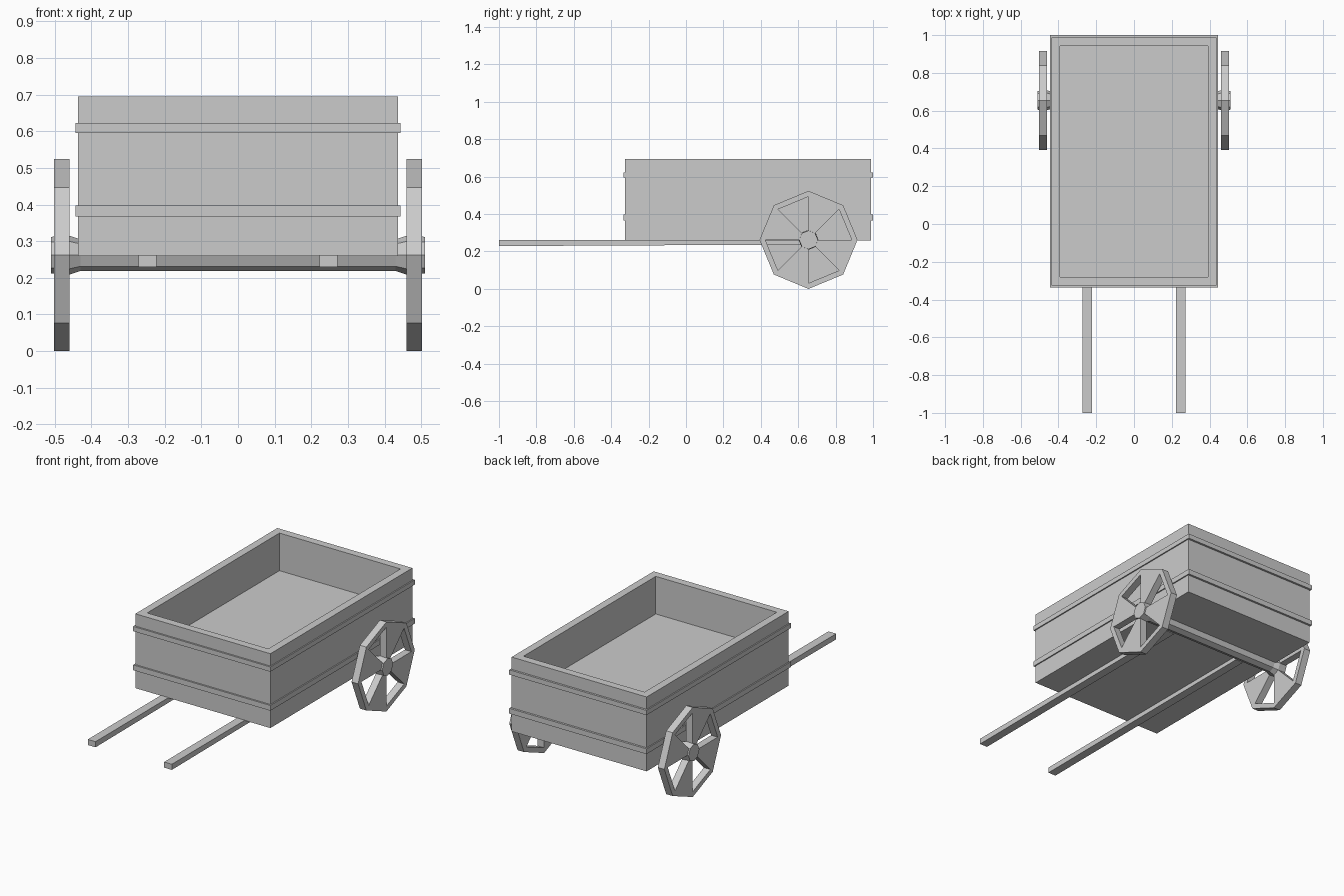
import bpy, bmesh
from math import sin, cos, pi

if "Cube" in bpy.data.objects:
    bpy.data.objects.remove(bpy.data.objects["Cube"])

AXLE_Y, AXLE_Z = 0.655, 0.262


def finish(name, bm):
    bmesh.ops.recalc_face_normals(bm, faces=bm.faces)
    mesh = bpy.data.meshes.new(name)
    bm.to_mesh(mesh)
    bm.free()
    obj = bpy.data.objects.new(name, mesh)
    bpy.context.collection.objects.link(obj)
    return obj


def box_bm(lo, hi):
    bm = bmesh.new()
    bmesh.ops.create_cube(bm, size=1)
    for v in bm.verts:
        v.co = [(a + b) / 2 + c * (b - a) for a, b, c in zip(lo, hi, v.co)]
    bm.normal_update()
    return bm


# Cart tray: box with the top inset and sunk to the floor
bm = box_bm((-0.437, -0.325, 0.26), (0.437, 0.988, 0.695))
top = max(bm.faces, key=lambda f: f.calc_center_median().z)
bmesh.ops.inset_region(bm, faces=[top], thickness=0.064)
inner = bmesh.ops.extrude_face_region(bm, geom=[top])
bmesh.ops.translate(bm, vec=(0, 0, -0.22),
                    verts=[g for g in inner["geom"] if isinstance(g, bmesh.types.BMVert)])
if top.is_valid:
    bmesh.ops.delete(bm, geom=[top], context="FACES_ONLY")
finish("tray", bm)

# Two straps around the tray
for name, z0, z1 in (("lower_band", 0.367, 0.398), ("upper_band", 0.595, 0.623)):
    bm = box_bm((-0.444, -0.335, z0), (0.444, 1.0, z1))
    bmesh.ops.delete(bm, geom=[f for f in bm.faces if abs(f.normal.z) > 0.5], context="FACES_ONLY")
    band = finish(name, bm)
    mod = band.modifiers.new("thickness", "SOLIDIFY")
    mod.thickness, mod.offset, mod.use_even_offset = 0.02, -1, True

# Pull shafts, slightly thicker at the grip end
for side, name in ((-1, "left_shaft"), (1, "right_shaft")):
    x = 0.247 * side
    bm = box_bm((x - 0.025, -1.0, 0.229), (x + 0.025, 0.612, 0.262))
    for v in bm.verts:
        if v.co.y > 0 and v.co.z < 0.25:
            v.co.z = 0.237
    finish(name, bm)

# Axle with flared hubs: eight-sided lathe along x
profile = [(-0.51, 0.05), (-0.46, 0.053), (-0.43, 0.043),
           (0.43, 0.043), (0.46, 0.053), (0.51, 0.05)]
bm = bmesh.new()
rings = [[bm.verts.new((x, AXLE_Y + r * cos(k * pi / 4), AXLE_Z + r * sin(k * pi / 4)))
          for k in range(8)] for x, r in profile]
for a, b in zip(rings, rings[1:]):
    for k in range(8):
        n = (k + 1) % 8
        bm.faces.new((a[k], a[n], b[n], b[k]))
bm.faces.new(rings[0])
bm.faces.new(rings[-1])
finish("axle", bm)


# Octagonal wheels: rim, hub and alternate solid wedge spokes
def wheel(name, x, turn):
    bm = bmesh.new()
    hub, ring, rim = [[bm.verts.new((-0.021, r * cos(k * pi / 4), r * sin(k * pi / 4)))
                       for k in range(8)] for r in (0.05, 0.231, 0.262)]
    bm.faces.new(hub)
    for k in range(8):
        n = (k + 1) % 8
        bm.faces.new((ring[k], ring[n], rim[n], rim[k]))
        if k % 2:
            bm.faces.new((hub[k], hub[n], ring[n], ring[k]))
    out = bmesh.ops.extrude_face_region(bm, geom=bm.faces[:], use_keep_orig=True)
    bmesh.ops.translate(bm, vec=(0.042, 0, 0),
                        verts=[g for g in out["geom"] if isinstance(g, bmesh.types.BMVert)])
    obj = finish(name, bm)
    obj.location = (x, AXLE_Y, AXLE_Z)
    obj.rotation_euler.z = turn


wheel("right_wheel", 0.481, 0)
wheel("left_wheel", -0.481, pi)
